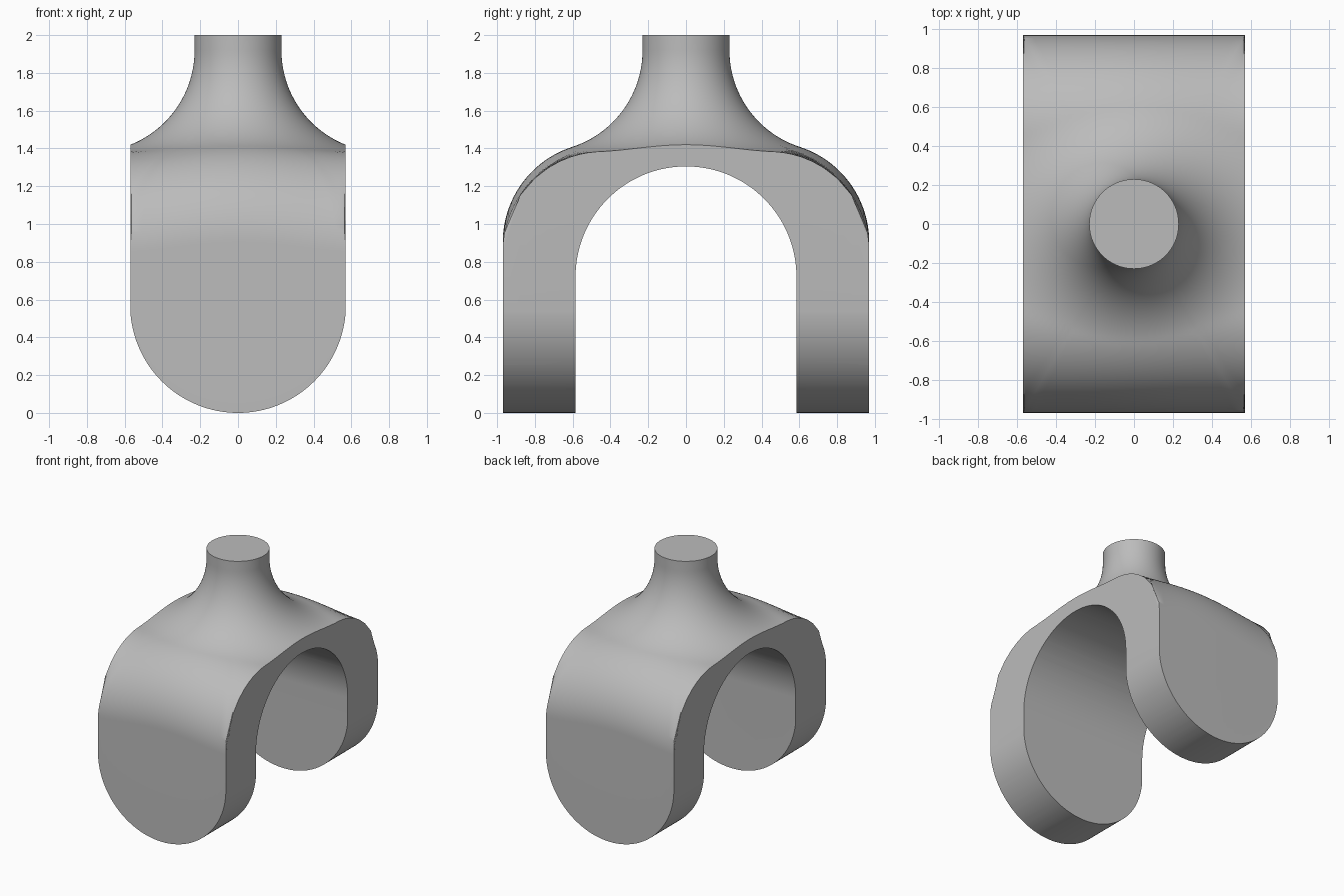
import bpy, bmesh
from math import sin, cos, pi, sqrt, atan2, hypot, radians

if "Cube" in bpy.data.objects:
    bpy.data.objects.remove(bpy.data.objects["Cube"], do_unlink=True)

HALF_W, HALF_D, TOP = 0.57, 0.97, 2.0      # body half width and depth, stem top
STEM_R, FLARE_R, FLARE_Z = 0.23, 0.538, 1.92
SHOULDER_R = 0.53                          # rounding of the front and back shoulders
SHOULDER_Y = HALF_D - SHOULDER_R
SLOT_R, SLOT_Z = 0.585, 0.72

grey = bpy.data.materials.new("grey")
grey.use_nodes = True
grey.diffuse_color = (0.5, 0.5, 0.5, 1)
grey.node_tree.nodes["Principled BSDF"].inputs["Base Color"].default_value = (0.5, 0.5, 0.5, 1)


def make_object(name, bm):
    bmesh.ops.recalc_face_normals(bm, faces=bm.faces)
    mesh = bpy.data.meshes.new(name)
    bm.to_mesh(mesh)
    bm.free()
    mesh.materials.append(grey)
    obj = bpy.data.objects.new(name, mesh)
    bpy.context.collection.objects.link(obj)
    return obj


def flare(r):
    """Height of the concave flare from the stem onto the flat top."""
    d = max(0.0, STEM_R + FLARE_R - r)
    return FLARE_Z - sqrt(max(0.0, FLARE_R ** 2 - d * d))


def arc(y):
    return sqrt(max(0.0, SHOULDER_R ** 2 - (y - SHOULDER_Y) ** 2))


def height(x, y):
    """Flare, then a shoulder arc touching it and the vertical face."""
    y = abs(y)
    if y > SHOULDER_Y:
        steps = [SHOULDER_Y + SHOULDER_R * k / 80 for k in range(70)]
        centre, touch = min((flare(hypot(x, s)) - arc(s), s) for s in steps)
        if y > touch:
            return centre + arc(y)
    return flare(hypot(x, y))


# Body: rings running from the stem out to the rectangular outline
corner = atan2(HALF_D, HALF_W)
quarter = [corner * k / 24 for k in range(24)]
quarter += [corner + (pi / 2 - corner) * k / 14 for k in range(14)]
half = quarter + [pi - a for a in [pi / 2] + quarter[:0:-1]]
angles = half + [a + pi for a in half]
RINGS = 56

bm = bmesh.new()
rings = [[bm.verts.new((STEM_R * cos(a), STEM_R * sin(a), TOP)) for a in angles]]
for i in range(RINGS + 1):
    t = 0.5 - 0.5 * cos(pi * i / RINGS)
    ring = []
    for a in angles:
        reach = min(HALF_W / max(abs(cos(a)), 1e-6), HALF_D / max(abs(sin(a)), 1e-6))
        r = STEM_R + (reach - STEM_R) * t
        x, y = r * cos(a), r * sin(a)
        ring.append(bm.verts.new((x, y, height(x, y))))
    rings.append(ring)
rings.append([bm.verts.new((v.co.x, v.co.y, -0.2)) for v in rings[-1]])
count = len(angles)
for a, b in zip(rings, rings[1:]):
    for j in range(count):
        k = (j + 1) % count
        bm.faces.new((a[j], a[k], b[k], b[j]))
bm.faces.new(rings[0])
bm.faces.new(rings[-1])
yoke = make_object("yoke_body", bm)


def prism(name, points, axis, reach):
    """Extrude a flat outline along x or y."""
    bm = bmesh.new()
    place = (lambda u, z, d: (d, u, z)) if axis == "x" else (lambda u, z, d: (u, d, z))
    face = bm.faces.new([bm.verts.new(place(u, z, -reach)) for u, z in points])
    new = bmesh.ops.extrude_face_region(bm, geom=[face])["geom"]
    shift = place(0, 0, 2 * reach)
    bmesh.ops.translate(bm, vec=shift, verts=[v for v in new if isinstance(v, bmesh.types.BMVert)])
    obj = make_object(name, bm)
    obj.hide_render = True
    return obj


# Arched slot between the two legs
arch = [(SLOT_R * cos(pi * k / 64), SLOT_Z + SLOT_R * sin(pi * k / 64)) for k in range(65)]
slot = prism("slot_cutter", [(SLOT_R, -0.5)] + arch + [(-SLOT_R, -0.5)], "x", 1)

# Round lower ends of the legs
END_R = HALF_W + 0.001
bowl = [(-END_R * cos(pi * k / 64), END_R - END_R * sin(pi * k / 64)) for k in range(65)]
ends = prism("leg_end_cutter", [(-END_R, 2.5)] + bowl + [(END_R, 2.5)], "y", 1.3)

bpy.context.view_layer.objects.active = yoke
for cutter, operation in ((slot, "DIFFERENCE"), (ends, "INTERSECT")):
    mod = yoke.modifiers.new(cutter.name, "BOOLEAN")
    mod.object, mod.operation, mod.solver = cutter, operation, "EXACT"
    bpy.ops.object.modifier_apply(modifier=mod.name)
    bpy.data.objects.remove(cutter, do_unlink=True)

# Smooth curved surfaces, crisp edges
bpy.ops.object.select_all(action="DESELECT")
yoke.select_set(True)
bpy.ops.object.shade_smooth_by_angle(angle=radians(30))
